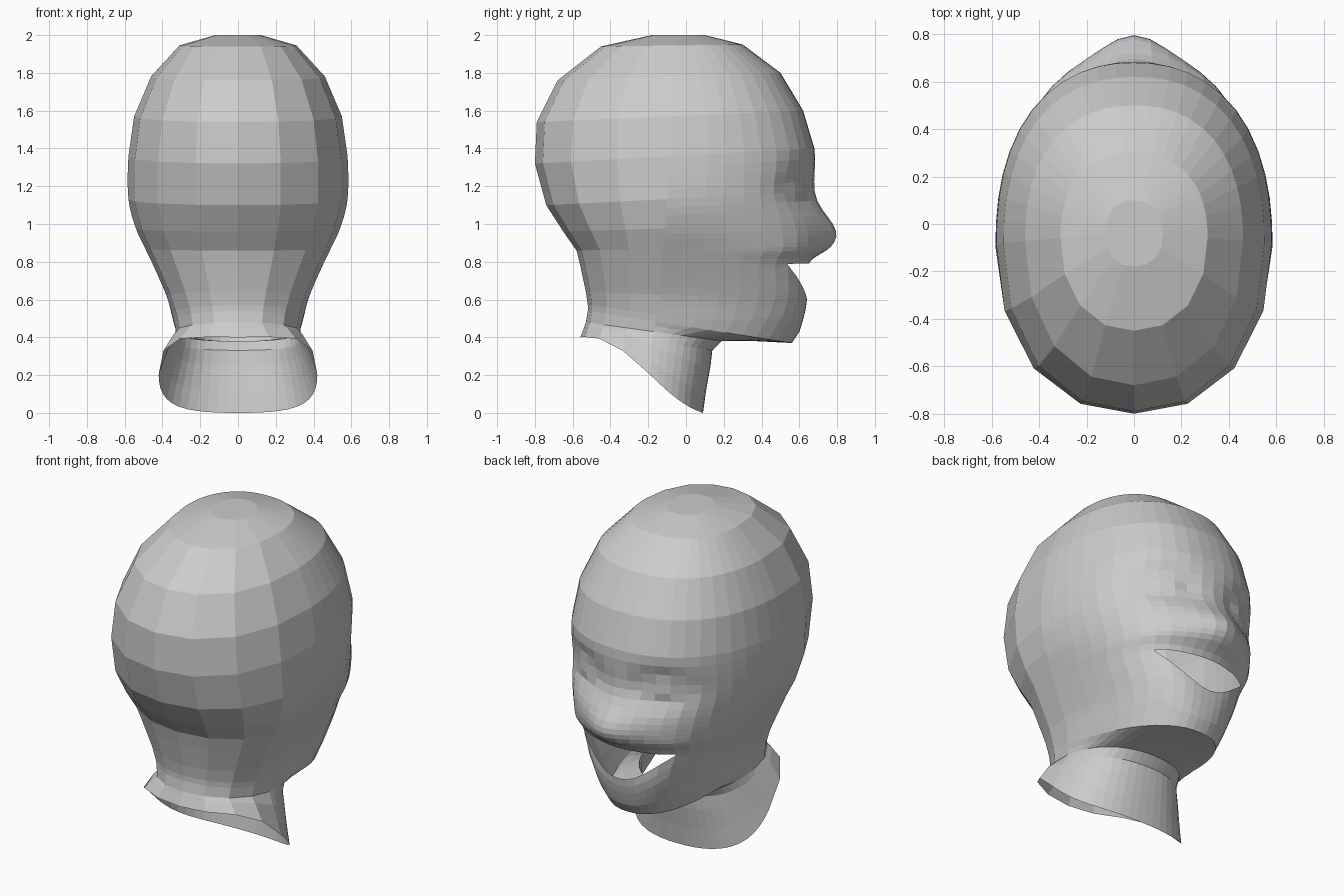
import bpy, bmesh, math

cube = bpy.data.objects.get("Cube")
if cube:
    bpy.data.objects.remove(cube, do_unlink=True)

# Cross-sections from crown to neck hem: back y, back z, face y, face z, half width
SECTIONS = [
    (-.18, 2, .1, 2, .12),
    (-.45, 1.94, .3, 1.95, .31),
    (-.68, 1.76, .5, 1.8, .46),
    (-.79, 1.54, .62, 1.6, .55),
    (-.8, 1.32, .68, 1.4, .58),
    (-.74, 1.1, .68, 1.17, .58),
    (-.65, .96, .71, 1, .54),
    (-.58, .86, .69, .88, .49),
    (-.56, .78, .62, .79, .45),
    (-.53, .64, .64, .6, .38),
    (-.52, .57, .6, .43, .35),
    (-.52, .54, .56, .37, .34),
    (-.53, .48, .19, .38, .33),
    (-.54, .45, .13, .25, .36),
    (-.56, .4, .09, 0, .42),
]
LAST = len(SECTIONS) - 1
EYE_LINE, UPPER_LIP, LOWER_LIP, CHIN, NECK = 4, 8, 9, 11, 12
MOUTH_COLUMNS = 5
FACE_COLUMNS, BACK_COLUMNS = 12, 4


def section_at(level):
    """Smoothly interpolated cross-section (Catmull-Rom)."""
    i = min(int(level), LAST - 1)
    t = level - i
    around = [SECTIONS[max(0, min(LAST, i + step))] for step in (-1, 0, 1, 2)]
    return [b + t / 2 * (c - a + t * (2 * a - 5 * b + 4 * c - d
                                      + t * (3 * (b - c) + d - a)))
            for a, b, c, d in zip(*around)]


def bump(*offsets):
    """Rounded hill that is one at the centre and fades outward."""
    return math.exp(-sum(offset * offset for offset in offsets))


def smiled(level, column):
    """Level after the lower lip and jaw are drawn up at the mouth corners."""
    if level < LOWER_LIP:
        height = max(0, level - UPPER_LIP)
    else:
        height = max(0, (CHIN - level) / (CHIN - LOWER_LIP))
    reach = column / MOUTH_COLUMNS
    pull = reach ** 2 if reach < 1 else max(0, 2 - reach)
    return level - .95 * height * pull


def surface_point(level, column, angle, side):
    level = smiled(level, column)
    back_y, back_z, face_y, face_z, width = section_at(level)
    middle_y = -.05 - .01 * level
    sine, cosine = max(0, math.sin(angle)), math.cos(angle)
    # rounded-square outline, squarest around the muzzle
    power, end_y = 2.2, back_y
    if cosine > 0:
        power, end_y = 2.3 + .9 * bump((level - UPPER_LIP) / 1.4), face_y
    radius = (sine ** power + abs(cosine) ** power) ** (-1 / power)
    x = side * width * sine * radius
    y = middle_y + abs(cosine) * radius * (end_y - middle_y)
    slope = (y - back_y) / (face_y - back_y)
    bow = math.sin(math.pi * slope) * (1 - 1.4 * slope)
    z = back_z + (face_z - back_z) * slope + .075 * max(0, level - NECK) * bow
    if y > .3:
        # nose, then eye sockets with raised eyeballs
        y += .09 * bump(x / .16, (z - .93) / .13)
        across, up = (abs(x) - .26) / .13, (z - 1.19) / .1
        y += .07 * bump(2 * across, 2 * up) - .07 * bump(across, up)
    return x, y, z


# Rows: finer over the face and the neck
levels = []
for i in range(LAST):
    steps = 4 if EYE_LINE <= i <= LOWER_LIP else 2 if i >= CHIN else 1
    levels += [i + step / steps for step in range(steps)]
levels.append(LAST)

# Columns: fine over the face, broad over the back, mirrored to both sides
quarter = math.pi / 2
half = [quarter * k / FACE_COLUMNS for k in range(FACE_COLUMNS + 1)]
half += [quarter * (1 + k / BACK_COLUMNS) for k in range(1, BACK_COLUMNS + 1)]
half = list(enumerate(half))
columns = [(k, angle, 1) for k, angle in half]
columns += [(k, angle, -1) for k, angle in half[-2:0:-1]]
count = len(columns)

bm = bmesh.new()
rings = [[bm.verts.new(surface_point(level, *column)) for column in columns]
         for level in levels]

# Skin, leaving the mouth and the neck hem open
for level, upper, lower in zip(levels, rings, rings[1:]):
    for j in range(count):
        nxt = (j + 1) % count
        in_mouth = max(columns[j][0], columns[nxt][0]) <= MOUTH_COLUMNS
        if not (in_mouth and UPPER_LIP <= level < LOWER_LIP):
            bm.faces.new((upper[j], upper[nxt], lower[nxt], lower[j]))
bm.faces.new(rings[0][::-1])

# Broader facets on the back of the head
extra = []
for level, ring in zip(levels, rings):
    if level % 1:
        for j in range(count):
            nxt = (j + 1) % count
            if min(columns[j][0], columns[nxt][0]) >= FACE_COLUMNS:
                extra.append(bm.edges.get((ring[j], ring[nxt])))
bmesh.ops.dissolve_edges(bm, edges=extra, use_verts=True)
loose = [vert for vert in bm.verts if not vert.link_faces]
bmesh.ops.delete(bm, geom=loose, context='VERTS')

mesh = bpy.data.meshes.new("head")
bm.to_mesh(mesh)
bm.free()
head = bpy.data.objects.new("head", mesh)
bpy.context.scene.collection.objects.link(head)

# Plain grey material
grey = bpy.data.materials.new("plain_grey")
grey.use_nodes = True
colour = (.6, .6, .6, 1)
grey.diffuse_color = colour
for node in grey.node_tree.nodes:
    if node.type == 'BSDF_PRINCIPLED':
        node.inputs["Base Color"].default_value = colour
mesh.materials.append(grey)
